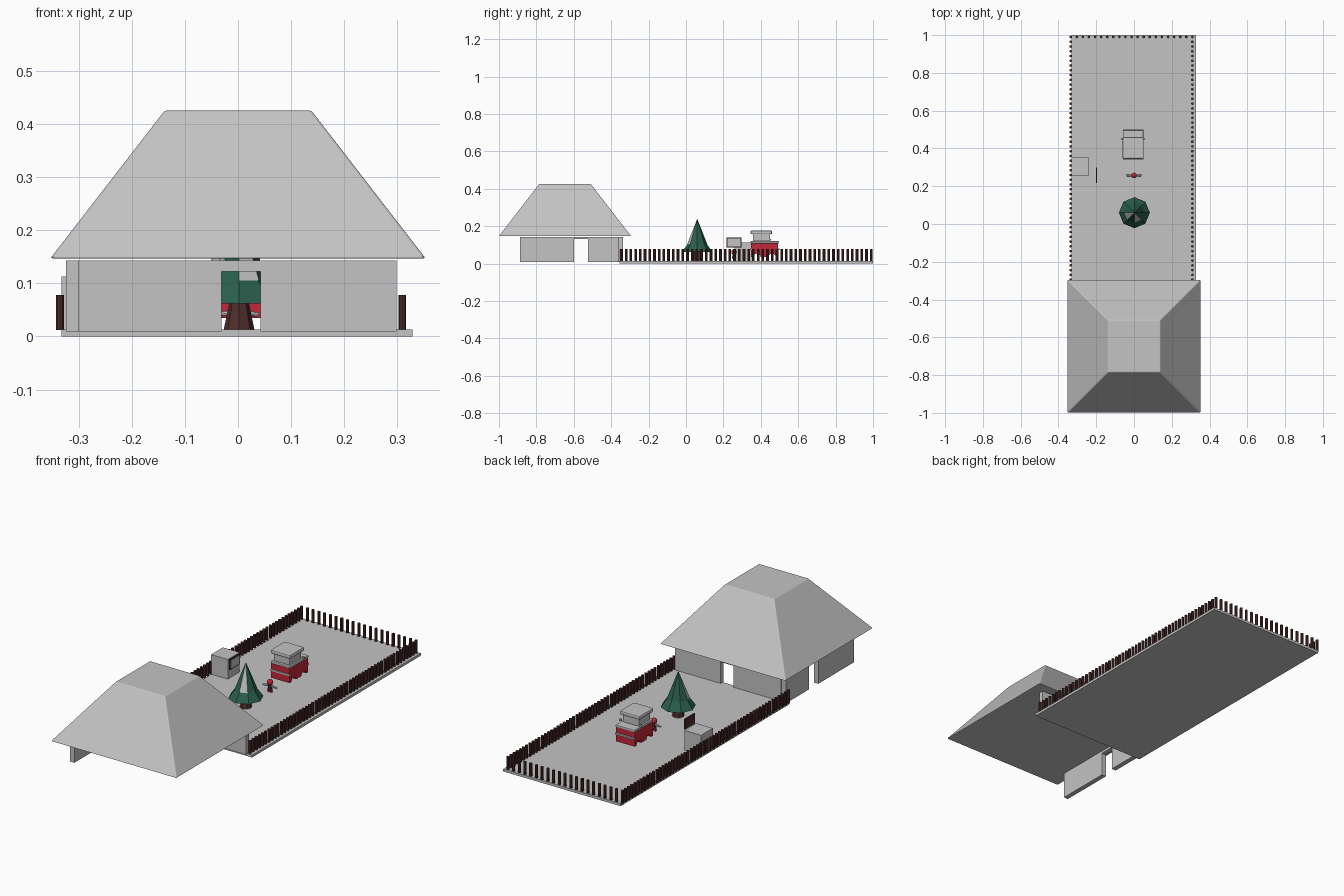
import bpy, bmesh, math
from mathutils import Vector, Matrix

if "Cube" in bpy.data.objects:
    bpy.data.objects.remove(bpy.data.objects["Cube"])


def colour(name, r, g, b):
    m = bpy.data.materials.new(name)
    m.diffuse_color = (r, g, b, 1)
    m.use_nodes = True
    m.node_tree.nodes["Principled BSDF"].inputs["Base Color"].default_value = m.diffuse_color
    return m


GREY = colour("plain grey", 0.55, 0.55, 0.55)
BROWN = colour("dark brown", 0.075, 0.027, 0.024)
RED = colour("bright red", 0.55, 0.02, 0.04)
GREEN = colour("pine green", 0.022, 0.11, 0.072)


def finish(bm, name, *mats):
    bmesh.ops.recalc_face_normals(bm, faces=bm.faces)
    me = bpy.data.meshes.new(name)
    bm.to_mesh(me)
    bm.free()
    for m in mats:
        me.materials.append(m)
    ob = bpy.data.objects.new(name, me)
    bpy.context.collection.objects.link(ob)
    return ob


def box(name, x0, x1, y0, y1, z0, z1, mat, bevel=0):
    bm = bmesh.new()
    bmesh.ops.create_cube(bm, size=1)
    for v in bm.verts:
        v.co = ((x0 + x1) / 2 + v.co.x * (x1 - x0),
                (y0 + y1) / 2 + v.co.y * (y1 - y0),
                (z0 + z1) / 2 + v.co.z * (z1 - z0))
    ob = finish(bm, name, mat)
    if bevel:
        mod = ob.modifiers.new("bevel", 'BEVEL')
        mod.width, mod.segments = bevel, 2
    return ob


def extrude_profile(name, points, direction, mat):
    """Extrude a flat outline of 3D points along a direction."""
    bm = bmesh.new()
    face = bm.faces.new([bm.verts.new(p) for p in points])
    out = bmesh.ops.extrude_face_region(bm, geom=[face])["geom"]
    moved = [g for g in out if isinstance(g, bmesh.types.BMVert)]
    bmesh.ops.translate(bm, verts=moved, vec=direction)
    return finish(bm, name, mat)


def add_cone(bm, r1, r2, z0, z1, x=0, y=0, sides=8, turn=0):
    m = Matrix.Translation((x, y, (z0 + z1) / 2)) @ Matrix.Rotation(turn, 4, 'Z')
    bmesh.ops.create_cone(bm, cap_ends=True, segments=sides, radius1=r1,
                          radius2=r2, depth=z1 - z0, matrix=m)


def cone(name, mat, *args, **kw):
    bm = bmesh.new()
    add_cone(bm, *args, **kw)
    return finish(bm, name, mat)


# Yard slab
box("yard", -0.332, 0.328, -0.355, 1.0, 0, 0.013, GREY)


# L-shaped house walls, each with a doorway
def wall_outline(a, b, d0, d1, top):
    lo, hi = 0.009, 0.143
    return [(a, lo), (d0, lo), (d0, top), (d1, top), (d1, lo),
            (b, lo), (b, hi), (a, hi)]


extrude_profile("back_wall", [(u, -0.362, z) for u, z in
                wall_outline(-0.299, 0.298, -0.031, 0.042, 0.122)],
                (0, 0.024, 0), GREY)
extrude_profile("side_wall", [(-0.324, u, z) for u, z in
                wall_outline(-0.888, -0.34, -0.6, -0.525, 0.13)],
                (0.025, 0, 0), GREY)

# Hipped roof with a flat top
bm = bmesh.new()
h = math.sqrt(2)
add_cone(bm, 0.353 * h, 0.138 * h, 0.147, 0.425, 0, -0.647, 4, math.pi / 4)
roof = finish(bm, "roof", GREY)
mod = roof.modifiers.new("bevel", 'BEVEL')
mod.width, mod.segments = 0.004, 2

# Picket fence on three sides
bm = bmesh.new()
n_side, n_back = 54, 20
spots = []
for i in range(n_side):
    y = -0.345 + 1.335 * i / (n_side - 1)
    spots += [(-0.335, y), (0.309, y)]
spots += [(-0.335 + 0.644 * i / n_back, 0.99) for i in range(1, n_back)]
for x, y in spots:
    add_cone(bm, 0.0072, 0.0072, 0.012, 0.078, x, y)
finish(bm, "fence_posts", BROWN)

# Fir tree, with two bare grey faces on the upper tier
TX, TY = 0.002, 0.06
cone("tree_trunk", BROWN, 0.029, 0.017, 0.012, 0.07, TX, TY)
cone("tree_lower_tier", GREEN, 0.082, 0.05, 0.062, 0.106, TX, TY)
bm = bmesh.new()
add_cone(bm, 0.053, 0.001, 0.105, 0.237, TX, TY)
for f in bm.faces:
    d = f.calc_center_median() - Vector((TX, TY, 0))
    angle = math.degrees(math.atan2(d.y, d.x))
    if abs(f.normal.z) < 0.9 and (-80 < angle < -50 or angle < -140 or angle > 170):
        f.material_index = 1
finish(bm, "tree_upper_tier", GREEN, GREY)

# Hut and the board beside it
box("hut", -0.332, -0.238, 0.258, 0.353, 0.012, 0.113, GREY)
box("board", -0.202, -0.197, 0.216, 0.298, 0.086, 0.139, BROWN)
box("board_panel", -0.198, -0.195, 0.223, 0.291, 0.092, 0.133, GREY)

# Toy car: side profile with wheel arches, then trim, cab and roof
def arch(cy, r=0.019, z=0.035):
    return [(cy - r * math.cos(t), z + r * math.sin(t))
            for t in [math.pi * k / 6 for k in range(7)]]


outline = [(0.347, 0.035)] + arch(0.38) + arch(0.46) + \
          [(0.493, 0.035), (0.493, 0.108), (0.347, 0.108)]
extrude_profile("car_body", [(-0.057, y, z) for y, z in outline], (0.105, 0, 0), RED)
box("car_bonnet", -0.058, 0.049, 0.346, 0.497, 0.108, 0.12, GREY, 0.003)
box("car_cab", -0.05, 0.041, 0.357, 0.45, 0.118, 0.163, GREY, 0.004)
box("car_roof", -0.06, 0.051, 0.345, 0.46, 0.157, 0.177, GREY, 0.006)
box("car_rear_bumper", -0.058, 0.049, 0.342, 0.349, 0.072, 0.08, GREY)
box("car_front_bumper", -0.058, 0.049, 0.491, 0.5, 0.072, 0.08, GREY)
for s, side in ((-1, "left"), (1, "right")):
    x = -0.0045 + s * 0.057
    box(side + "_mirror", x - 0.006, x + 0.006, 0.448, 0.455, 0.122, 0.132, GREY)

# Little figure
FY = 0.257
cone("figure_body", BROWN, 0.011, 0.008, 0.028, 0.052, 0, FY)
bm = bmesh.new()
bmesh.ops.create_uvsphere(bm, u_segments=10, v_segments=6, radius=0.015,
                          matrix=Matrix.Translation((0, FY, 0.062)))
finish(bm, "figure_head", RED)
for s, side in ((-1, "left"), (1, "right")):
    cone(side + "_leg", RED, 0.006, 0.005, 0.012, 0.03, s * 0.008, FY)
    arm = cone(side + "_arm", GREY, 0.006, 0.004, -0.015, 0.015)
    arm.location = (s * 0.024, FY, 0.043)
    arm.rotation_euler = (0, s * math.radians(98), 0)
